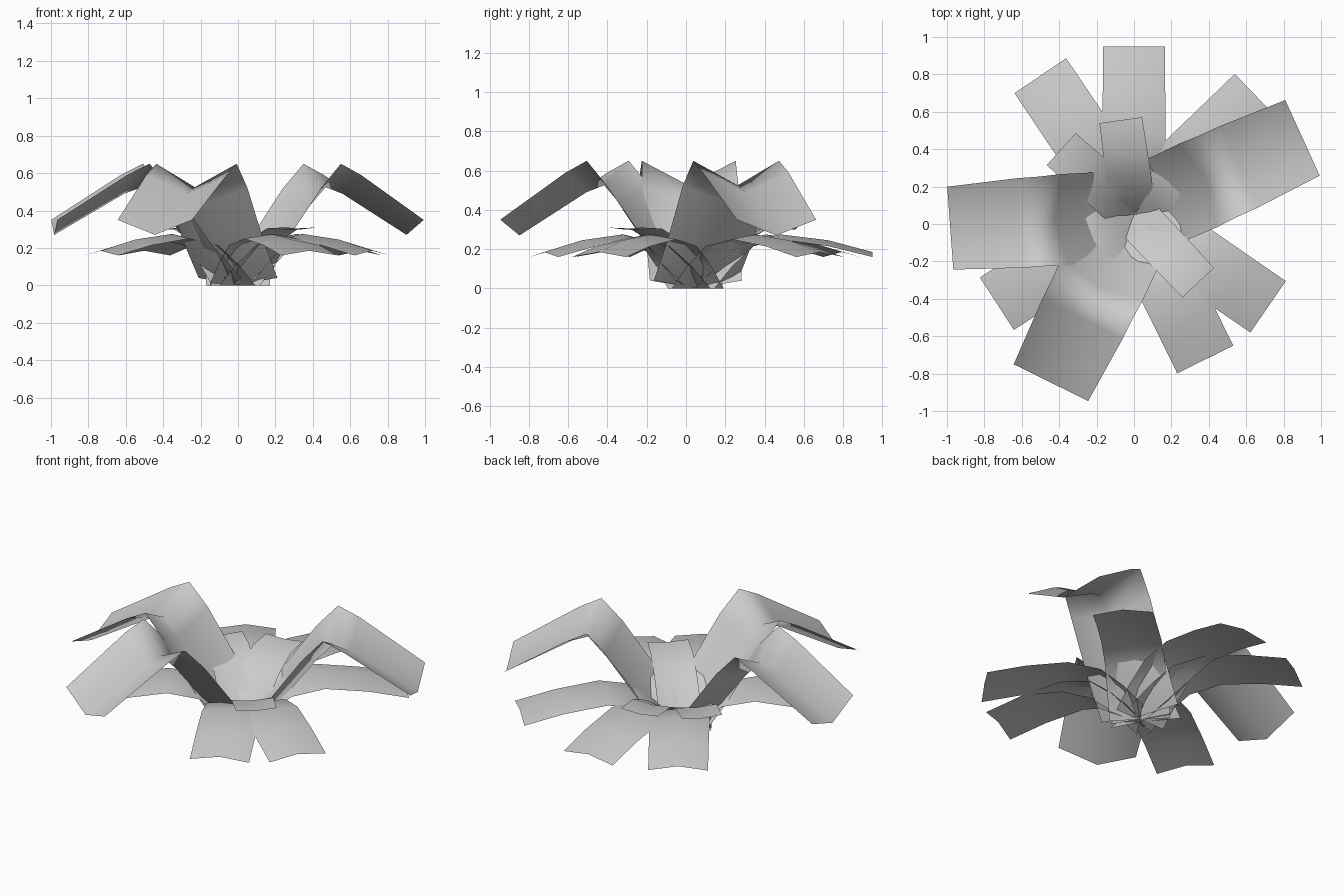
import bpy
from math import radians, cos, sin

CY = 0.05  # the plant's root sits slightly behind the middle


def leaf(name, angle, length, rows):
    """Folded strip leaf. rows: (radius fraction, mid height, half width, edge lift, edge shift)."""
    a = radians(angle)
    d = (cos(a), sin(a))
    verts, faces = [], []
    for r, z, w, lift, shift in rows:
        for s in (-1, 0, 1):
            rad = r * length + abs(s) * shift
            verts.append((d[0] * rad - d[1] * w * s,
                          CY + d[1] * rad + d[0] * w * s,
                          z + abs(s) * lift))
    for i in range(len(rows) - 1):
        for j in range(2):
            k = i * 3 + j
            faces.append((k, k + 3, k + 4, k + 1))
    me = bpy.data.meshes.new(name)
    me.from_pydata(verts, [], faces)
    me.update()
    ob = bpy.data.objects.new(name, me)
    bpy.context.collection.objects.link(ob)
    for p in me.polygons:
        p.use_smooth = True
    return ob


# tall arching leaves, folded up at the edges
TALL = [(0.03, 0.0, 0.235, 0.04, -0.03),
        (0.23, 0.17, 0.24, 0.06, -0.06),
        (0.43, 0.43, 0.245, 0.09, -0.05),
        (0.52, 0.525, 0.24, 0.125, -0.02),
        (0.62, 0.49, 0.24, 0.10, 0.0),
        (1.0, 0.27, 0.222, 0.08, 0.0)]

# low spreading leaves, edges drooping slightly
LOW = [(0.0, 0.0, 0.17, 0.0, 0.0),
       (0.12, 0.13, 0.17, -0.02, 0.0),
       (0.27, 0.235, 0.168, -0.02, 0.0),
       (0.48, 0.275, 0.168, -0.025, 0.0),
       (0.75, 0.245, 0.167, -0.03, 0.0),
       (1.0, 0.185, 0.167, -0.025, 0.0)]

# short inner leaves
SHORT = [(0.03, 0.02, 0.11, 0.02, -0.02),
         (0.18, 0.11, 0.12, 0.02, -0.02),
         (0.42, 0.22, 0.12, 0.015, -0.01),
         (0.7, 0.295, 0.118, 0.01, 0.0),
         (1.0, 0.30, 0.115, 0.01, 0.0)]

for i, (ang, ln) in enumerate([(24.5, 0.99), (184.2, 0.985), (243.7, 1.002)]):
    leaf(f"tall_leaf_{i + 1}", ang, ln, TALL)

for i, (ang, ln) in enumerate([(44, 0.91), (90, 0.90), (124, 0.896),
                               (213, 0.874), (296.2, 0.863), (325.5, 0.87)]):
    leaf(f"low_leaf_{i + 1}", ang, ln, LOW)

for i, (ang, ln) in enumerate([(98, 0.51), (138, 0.524), (313.4, 0.50)]):
    leaf(f"short_leaf_{i + 1}", ang, ln, SHORT)
